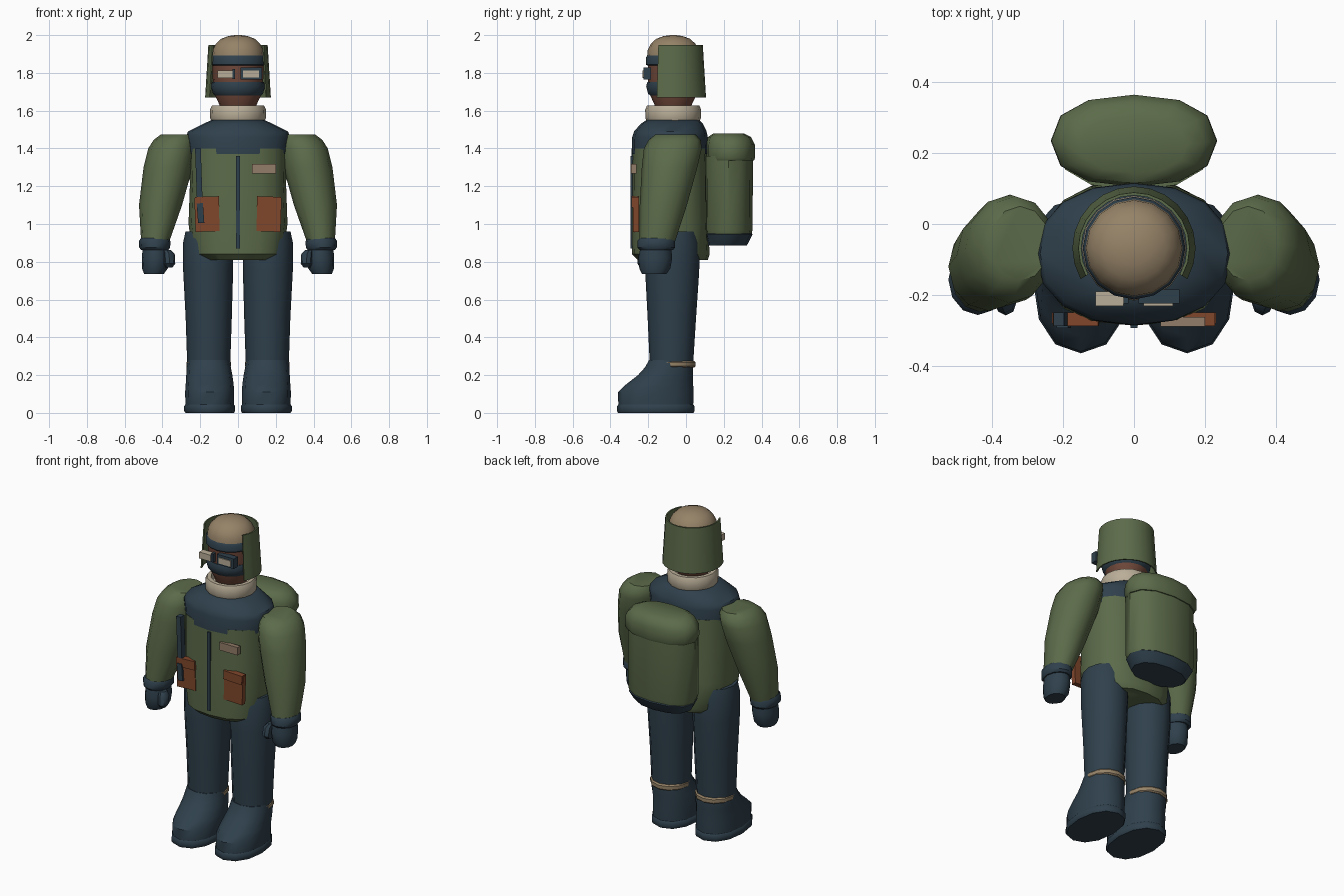
import bpy, bmesh, math
from math import cos, sin, pi, radians
from mathutils import Matrix, Vector


def material(name, rgb):
    lin = [((c / 255 + 0.055) / 1.055) ** 2.4 for c in rgb]
    m = bpy.data.materials.new(name)
    m.diffuse_color = (*lin, 1)
    return m


OLIVE = material("olive cloth", (92, 107, 74))
NAVY = material("dark navy", (47, 64, 76))
TAN = material("tan", (150, 131, 104))
CREAM = material("cream fleece", (186, 174, 152))
SKIN = material("brown skin", (112, 72, 58))
RUST = material("rust", (128, 70, 43))
LABEL = material("label", (146, 124, 104))


def finish(bm, name, mat):
    bmesh.ops.recalc_face_normals(bm, faces=bm.faces)
    me = bpy.data.meshes.new(name)
    bm.to_mesh(me)
    bm.free()
    me.materials.append(mat)
    ob = bpy.data.objects.new(name, me)
    bpy.context.collection.objects.link(ob)
    return ob


def skin_rings(name, rings, mat):
    """Bridge a stack of closed point rings and cap both ends."""
    bm = bmesh.new()
    vs = [[bm.verts.new(p) for p in r] for r in rings]
    n = len(vs[0])
    for a, b in zip(vs, vs[1:]):
        for i in range(n):
            j = (i + 1) % n
            bm.faces.new((a[i], a[j], b[j], b[i]))
    bm.faces.new(vs[0])
    bm.faces.new(vs[-1])
    return finish(bm, name, mat)


def loft(name, sections, mat, n=12, e=2.0):
    """Sections are (z, centre x, centre y, radius x, radius y); e squares the oval."""
    def power(v):
        return math.copysign(abs(v) ** (2 / e), v) if abs(v) > 1e-6 else 0
    rings = [[(cx + rx * power(cos(2 * pi * i / n)), cy + ry * power(sin(2 * pi * i / n)), z)
              for i in range(n)] for z, cx, cy, rx, ry in sections]
    return skin_rings(name, rings, mat)


def box(name, x, y, z, mat, tilt=0):
    """Box from (min, max) spans, tilted in the front plane."""
    bm = bmesh.new()
    size = [b - a for a, b in (x, y, z)]
    mid = Vector([(a + b) / 2 for a, b in (x, y, z)])
    mx = Matrix.Translation(mid) @ Matrix.Rotation(radians(tilt), 4, 'Y') @ Matrix.Diagonal((*size, 1))
    bmesh.ops.create_cube(bm, size=1, matrix=mx)
    return finish(bm, name, mat)


# Jacket body and shoulder yoke
loft("jacket", [(0.81, 0, -0.07, 0.2, 0.185), (0.84, 0, -0.08, 0.24, 0.205),
                (1.0, 0, -0.085, 0.262, 0.202), (1.2, 0, -0.085, 0.255, 0.2),
                (1.40, 0, -0.085, 0.258, 0.197)], OLIVE, 16, 2.5)
loft("yoke", [(1.37, 0, -0.085, 0.264, 0.202), (1.46, 0, -0.085, 0.276, 0.2),
              (1.49, 0, -0.083, 0.265, 0.192), (1.53, 0, -0.075, 0.185, 0.165),
              (1.55, 0, -0.07, 0.14, 0.14)], NAVY, 16, 2.2)

# Jacket front details
box("zipper", (-0.01, 0.01), (-0.293, -0.28), (0.87, 1.36), NAVY)
box("chest_label", (0.075, 0.2), (-0.29, -0.262), (1.268, 1.317), LABEL)
for s, side in ((-1, "right"), (1, "left")):
    x = sorted((s * 0.1, s * 0.228))
    box(side + "_pocket", x, (-0.281, -0.25), (0.96, 1.14), RUST, s * 2)
    box(side + "_pocket_flap", x, (-0.288, -0.25), (1.09, 1.145), RUST, s * 2)
box("chest_strap", (-0.222, -0.192), (-0.288, -0.25), (1.1, 1.4), NAVY, -2)
box("strap_end", (-0.215, -0.182), (-0.294, -0.25), (1.005, 1.11), NAVY, -4)

# Collar, head, cap
HY = -0.068
loft("collar", [(1.54, 0, HY, 0.138, 0.138), (1.56, 0, HY, 0.147, 0.147),
                (1.605, 0, HY, 0.148, 0.148), (1.628, 0, HY, 0.138, 0.138),
                (1.628, 0, HY, 0.115, 0.115), (1.59, 0, HY, 0.11, 0.11)], CREAM, 16)
loft("head", [(1.58, 0, HY, 0.08, 0.08), (1.635, 0, HY, 0.1, 0.1), (1.69, 0, HY, 0.126, 0.126),
              (1.77, 0, HY, 0.134, 0.134), (1.9, 0, HY, 0.134, 0.134)], SKIN, 16)
loft("cap", [(1.885, 0, HY, 0.138, 0.138), (1.92, 0, HY, 0.135, 0.135), (1.955, 0, HY, 0.117, 0.117),
             (1.98, 0, HY, 0.09, 0.09), (1.995, 0, HY, 0.05, 0.05), (2.0, 0, HY, 0.015, 0.015)],
     TAN, 16)

# Brow band and face mask
loft("brow_band", [(1.838, 0, HY, 0.137, 0.137), (1.845, 0, HY, 0.145, 0.145),
                   (1.88, 0, HY, 0.145, 0.145), (1.892, 0, HY, 0.137, 0.137)], NAVY, 16)
loft("face_mask", [(1.675, 0, HY, 0.116, 0.116), (1.69, 0, HY, 0.133, 0.133),
                   (1.73, 0, HY, 0.143, 0.143), (1.752, 0, HY, 0.136, 0.136)], NAVY, 16)

# Goggles: framed lens on one side, bare lens on the other
box("goggle_frame", (0.012, 0.128), (-0.225, -0.185), (1.765, 1.828), NAVY)
box("left_lens", (0.027, 0.11), (-0.231, -0.222), (1.776, 1.812), CREAM)
box("right_lens", (-0.108, -0.03), (-0.231, -0.19), (1.772, 1.812), CREAM)
box("goggle_bridge", (-0.03, -0.015), (-0.225, -0.19), (1.768, 1.82), NAVY)

# Ear and neck flap: a thin arc shell open at the front
rings = []
for z, r in ((1.67, 0.174), (1.948, 0.157)):
    arc = [radians(-30 + 240 * i / 16) for i in range(17)]
    ring = [(r * cos(a), HY + r * sin(a), z) for a in arc]
    ring += [((r - 0.008) * cos(a), HY + (r - 0.008) * sin(a), z) for a in reversed(arc)]
    rings.append(ring)
skin_rings("neck_flap", rings, OLIVE)

# Backpack with lid and bottom roll
loft("backpack_body", [(0.93, 0, 0.225, 0.205, 0.12), (0.97, 0, 0.225, 0.22, 0.127),
                       (1.36, 0, 0.225, 0.22, 0.13)], OLIVE, 12, 2.3)
loft("backpack_lid", [(1.335, 0, 0.235, 0.225, 0.125), (1.35, 0, 0.235, 0.235, 0.13),
                      (1.42, 0, 0.235, 0.233, 0.13), (1.46, 0, 0.23, 0.2, 0.115),
                      (1.48, 0, 0.225, 0.15, 0.08)], OLIVE, 12, 2.3)
loft("backpack_base", [(0.885, 0, 0.215, 0.175, 0.105), (0.9, 0, 0.22, 0.19, 0.11),
                       (0.945, 0, 0.225, 0.215, 0.128), (0.955, 0, 0.225, 0.2, 0.12)], NAVY, 12, 2.3)

for s, side in ((-1, "right"), (1, "left")):
    # Trouser leg, ankle band, boot
    c = s * 0.155
    loft(side + "_leg", [(0.26, c, -0.077, 0.114, 0.115), (0.5, c, -0.075, 0.122, 0.128),
                         (0.75, s * 0.158, -0.073, 0.132, 0.143), (0.9, s * 0.158, -0.073, 0.133, 0.145),
                         (0.96, s * 0.16, -0.073, 0.118, 0.13)], NAVY)
    loft(side + "_ankle_band", [(0.24, c, -0.073, 0.11, 0.115), (0.247, c, -0.073, 0.117, 0.123),
                                (0.268, c, -0.073, 0.117, 0.123), (0.276, c, -0.073, 0.11, 0.115)], TAN)
    b = s * 0.15
    loft(side + "_boot", [(0.035, b, -0.16, 0.128, 0.198), (0.11, b, -0.16, 0.13, 0.2),
                          (0.15, b, -0.14, 0.127, 0.178), (0.2, s * 0.152, -0.108, 0.122, 0.146),
                          (0.24, c, -0.09, 0.117, 0.128), (0.28, c, -0.08, 0.112, 0.115)], NAVY, 12, 2.2)
    loft(side + "_sole", [(0, b, -0.16, 0.128, 0.2), (0.01, b, -0.16, 0.135, 0.205),
                          (0.035, b, -0.16, 0.135, 0.205), (0.045, b, -0.16, 0.128, 0.198)], NAVY, 12, 2.2)
    # Sleeve, cuff, mitten, thumb
    loft(side + "_sleeve", [(0.91, s * 0.438, -0.152, 0.075, 0.095), (1.1, s * 0.41, -0.12, 0.114, 0.125),
                            (1.3, s * 0.37, -0.087, 0.13, 0.147), (1.4, s * 0.35, -0.07, 0.125, 0.153),
                            (1.445, s * 0.335, -0.06, 0.112, 0.138),
                            (1.475, s * 0.322, -0.055, 0.085, 0.105)], OLIVE)
    loft(side + "_cuff", [(0.862, s * 0.44, -0.157, 0.072, 0.088), (0.875, s * 0.441, -0.157, 0.082, 0.1),
                          (0.91, s * 0.441, -0.157, 0.083, 0.1), (0.925, s * 0.44, -0.155, 0.074, 0.09)], NAVY)
    loft(side + "_mitten", [(0.735, s * 0.445, -0.168, 0.052, 0.065), (0.765, s * 0.44, -0.165, 0.068, 0.082),
                            (0.82, s * 0.437, -0.163, 0.072, 0.09), (0.87, s * 0.437, -0.16, 0.068, 0.082)], NAVY)
    loft(side + "_thumb", [(0.77, s * 0.365, -0.222, 0.018, 0.018), (0.79, s * 0.362, -0.222, 0.03, 0.036),
                           (0.84, s * 0.365, -0.215, 0.03, 0.036), (0.862, s * 0.375, -0.205, 0.02, 0.024)],
         NAVY, 8)

# Smooth shading that keeps hard edges
bpy.ops.object.select_all(action='SELECT')
bpy.context.view_layer.objects.active = bpy.data.objects["jacket"]
bpy.ops.object.shade_smooth_by_angle(angle=radians(40))
